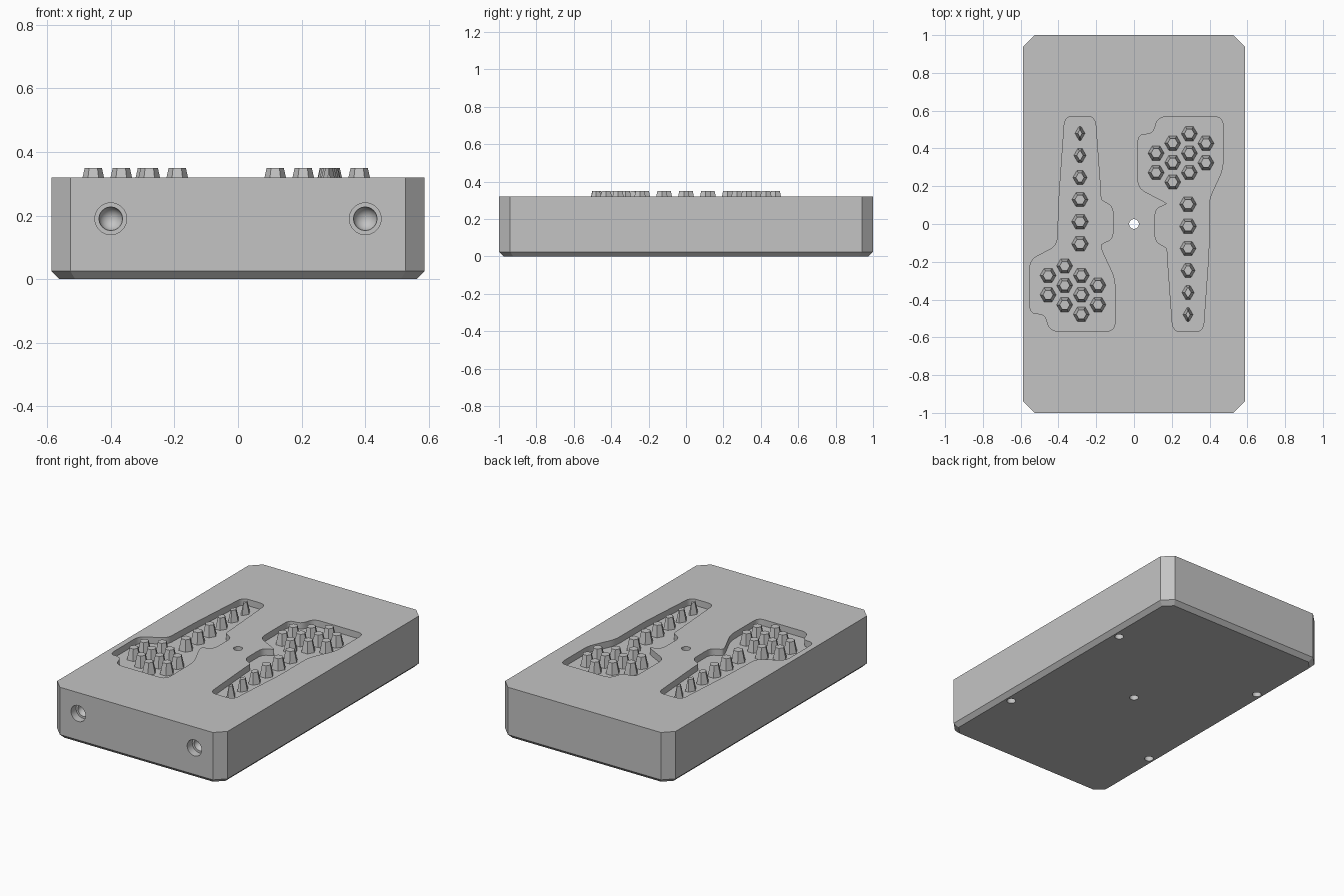
import bpy, bmesh, math
from mathutils import Vector, Matrix

cube = bpy.data.objects.get("Cube")
if cube:
    bpy.data.objects.remove(cube, do_unlink=True)

mat = bpy.data.materials.new("plain grey")
mat.use_nodes = True
GREY = (0.55, 0.55, 0.55, 1)
mat.diffuse_color = GREY
mat.node_tree.nodes["Principled BSDF"].inputs["Base Color"].default_value = GREY

TOP = 0.32        # upper face of the block
FLOOR = 0.28      # bottom of the pockets
PEG_TOP = 0.35


def finish(name, bm):
    bmesh.ops.recalc_face_normals(bm, faces=bm.faces)
    mesh = bpy.data.meshes.new(name)
    bm.to_mesh(mesh)
    bm.free()
    mesh.materials.append(mat)
    obj = bpy.data.objects.new(name, mesh)
    bpy.context.collection.objects.link(obj)
    return obj


def loft(bm, sections):
    """Closed solid through (outline, z) sections with equal point counts."""
    rings = [[bm.verts.new((x, y, z)) for x, y in pts] for pts, z in sections]
    bm.faces.new(rings[0])
    bm.faces.new(rings[-1])
    for a, b in zip(rings, rings[1:]):
        for i in range(len(a)):
            j = (i + 1) % len(a)
            bm.faces.new((a[i], a[j], b[j], b[i]))


def chamfered_rect(w, d, c):
    return [(w - c, -d), (w, c - d), (w, d - c), (w - c, d),
            (c - w, d), (-w, d - c), (-w, c - d), (c - w, -d)]


def rounded(points, radius, steps=6):
    """Round every corner of an outline with a short curve."""
    out = []
    pts = [Vector(p) for p in points]
    for i, p in enumerate(pts):
        ends = []
        for q in (pts[i - 1], pts[(i + 1) % len(pts)]):
            e = q - p
            ends.append(p + e.normalized() * min(radius, e.length * 0.45))
        for k in range(steps + 1):
            t = k / steps
            v = ends[0] * (1 - t) ** 2 + p * 2 * t * (1 - t) + ends[1] * t * t
            out.append((v.x, v.y))
    return out


def cylinder(bm, radius, depth, matrix):
    bmesh.ops.create_cone(bm, cap_ends=True, segments=32, radius1=radius,
                          radius2=radius, depth=depth, matrix=matrix)


def cut(target, cutter):
    bpy.context.view_layer.objects.active = target
    mod = target.modifiers.new("cut", 'BOOLEAN')
    mod.operation = 'DIFFERENCE'
    mod.solver = 'EXACT'
    mod.object = cutter
    bpy.ops.object.modifier_apply(modifier=mod.name)
    bpy.data.objects.remove(cutter, do_unlink=True)


# Block with chamfered corners and a bevelled lower edge
bm = bmesh.new()
full = chamfered_rect(0.587, 1.0, 0.06)
loft(bm, [(chamfered_rect(0.562, 0.975, 0.05), 0), (full, 0.025), (full, TOP)])
block = finish("block", bm)

# Pocket outline: narrow neck running into a wide, notched end
neck_end = [(-0.08, 0.57), (0.08, 0.57)]
wide_end = [(0.11, -0.13), (0.185, -0.29), (0.185, -0.567), (-0.16, -0.567),
            (-0.185, -0.475), (-0.265, -0.475), (-0.265, -0.19), (-0.12, -0.115)]
tab = [(0.11, 0.125), (0.175, 0.095), (0.175, -0.08), (0.11, -0.105)]
right_outline = neck_end + [(0.11, 0.16)] + tab + wide_end + [(-0.11, 0.15)]
left_outline = (neck_end + [(0.11, 0.15)] + wide_end
                + [(-x, y) for x, y in reversed(tab)] + [(-0.11, 0.16)])

# Pocket side: centre x and y direction
SIDES = {"right": (-0.286, 1, right_outline), "left": (0.286, -1, left_outline)}

for side, (cx, flip, outline) in SIDES.items():
    shape = [(cx + x, flip * y) for x, y in rounded(outline, 0.045)]
    bm = bmesh.new()
    loft(bm, [(shape, FLOOR), (shape, TOP + 0.1)])
    cut(block, finish("pocket_cutter", bm))

# Blind holes in the front: shallow counterbore with a domed bottom
for x in (-0.4, 0.4):
    turn = Matrix.Translation((x, -1, 0.19)) @ Matrix.Rotation(math.pi / 2, 4, 'X')
    bm = bmesh.new()
    cylinder(bm, 0.05, 0.1, turn)
    cut(block, finish("bore_cutter", bm))
    bm = bmesh.new()
    bmesh.ops.create_uvsphere(bm, u_segments=32, v_segments=16, radius=0.037,
                              matrix=Matrix.Translation((0, 0.05, 0)) @ turn)
    cut(block, finish("dome_cutter", bm))

# Centre through hole and four blind holes underneath
holes = [(0, 0, 1.0)] + [(x, y, 0.12) for x in (-0.525, 0.525) for y in (-0.49, 0.49)]
for x, y, depth in holes:
    bm = bmesh.new()
    cylinder(bm, 0.026, depth, Matrix.Translation((x, y, 0)))
    cut(block, finish("hole_cutter", bm))

bpy.ops.object.select_all(action='DESELECT')
block.select_set(True)
bpy.context.view_layer.objects.active = block
bpy.ops.object.shade_smooth_by_angle(angle=math.radians(25))


def hexagon(x, y, half_width, apothem):
    """Six-sided outline with points left and right; narrows to a diamond."""
    apothem = min(apothem, half_width * math.sqrt(3))
    flat = max(half_width - apothem / math.sqrt(3), 0.001)
    return [(x + half_width, y), (x + flat, y + apothem), (x - flat, y + apothem),
            (x - half_width, y), (x - flat, y - apothem), (x + flat, y - apothem)]


# Tapered pegs: a row in the neck and a honeycomb cluster in the wide end
row = [(0, 0.48 - 0.117 * i, w)
       for i, w in enumerate((0.027, 0.033, 0.038, 0.043, 0.045, 0.045))]
columns = [(-0.169, -0.272, 2), (-0.081, -0.222, 3), (0.007, -0.272, 3), (0.095, -0.324, 2)]
cluster = [(x, y - 0.103 * i, 0.043) for x, y, n in columns for i in range(n)]

for side, (cx, flip, outline) in SIDES.items():
    for part, pegs in (("row", row), ("cluster", cluster)):
        bm = bmesh.new()
        for x, y, w in pegs:
            px, py = cx + x, flip * y
            loft(bm, [(hexagon(px, py, w, 0.038), FLOOR - 0.002),
                      (hexagon(px, py, w - 0.016, 0.024), PEG_TOP)])
        finish(side + "_peg_" + part, bm)
